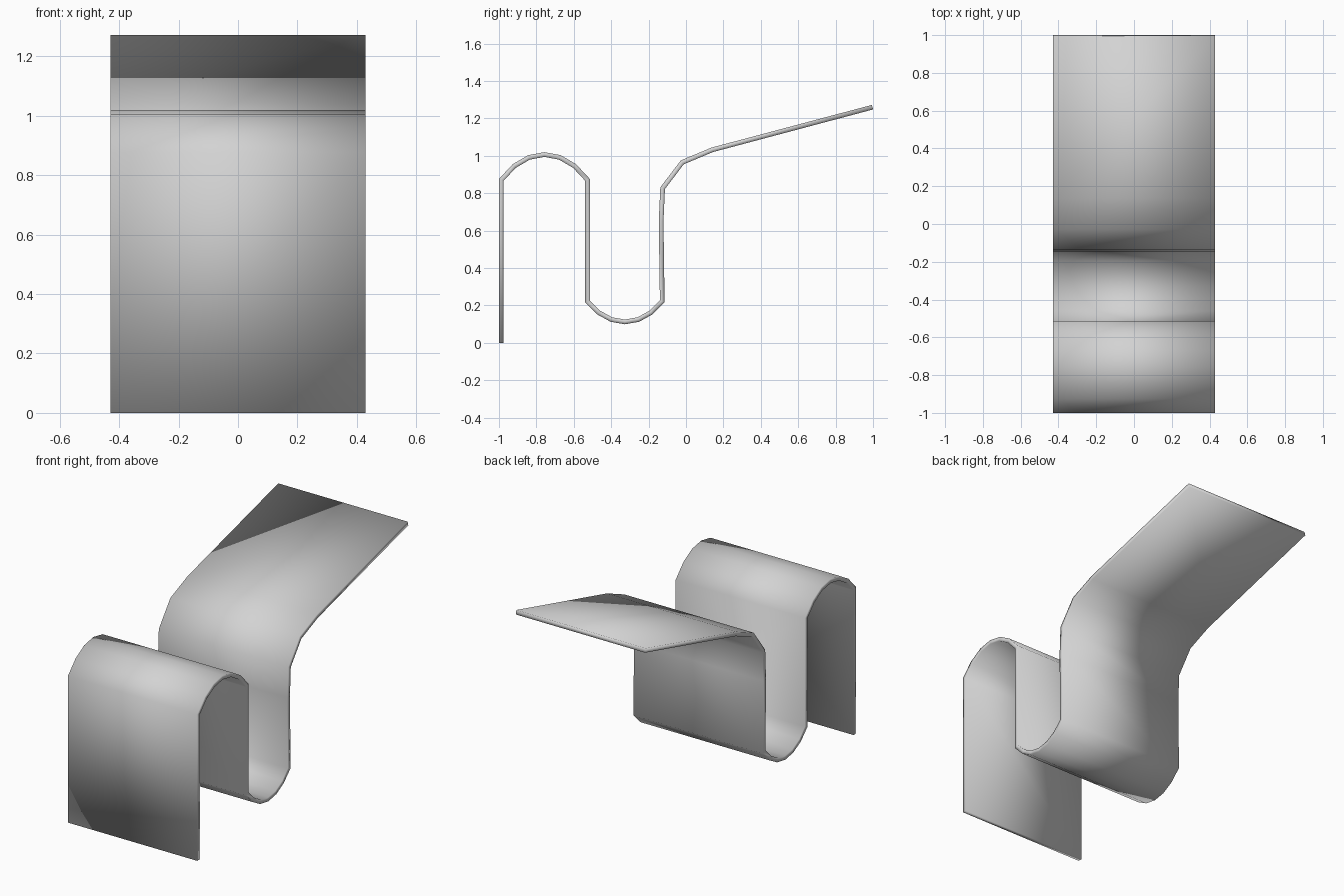
import bpy
import bmesh
from math import cos, sin, radians

cube = bpy.data.objects.get("Cube")
if cube:
    bpy.data.objects.remove(cube, do_unlink=True)

HALF_WIDTH = 0.429
THICKNESS = 0.025


def arch(cy, cz, half, rise, sign):
    """Seven points of a shallow round arch; sign -1 turns it upside down."""
    chord = radians(49)
    radius = half / cos(chord)
    base = sin(chord)
    points = []
    for i in range(7):
        a = radians(180) - chord - i * (radians(180) - 2 * chord) / 6
        t = (sin(a) - base) / (1 - base)
        points.append((cy + radius * cos(a), cz + sign * rise * t))
    return points


# Side profile (y, z): front leg, hump, trough, rear wall, sloping rest
profile = [(-0.987, 0.0)]
profile += arch(-0.757, 0.872, 0.23, 0.135, 1)
profile += arch(-0.327, 0.222, 0.20, 0.11, -1)
profile += [(-0.133, 0.65), (-0.125, 0.827), (-0.02, 0.965),
            (0.14, 1.032), (0.997, 1.26)]

# Sheet swept across the width
bm = bmesh.new()
rows = [[bm.verts.new((x, y, z)) for x in (-HALF_WIDTH, HALF_WIDTH)]
        for y, z in profile]
for a, b in zip(rows, rows[1:]):
    bm.faces.new((a[0], a[1], b[1], b[0])).smooth = True
mesh = bpy.data.meshes.new("bent_strip")
bm.to_mesh(mesh)
bm.free()

strip = bpy.data.objects.new("bent_strip", mesh)
bpy.context.collection.objects.link(strip)

# Even sheet thickness around the profile
solid = strip.modifiers.new("thickness", 'SOLIDIFY')
solid.thickness = THICKNESS
solid.offset = 0
solid.use_even_offset = True

# Plain grey finish
color = (0.65, 0.65, 0.65, 1)
mat = bpy.data.materials.new("light_grey")
mat.use_nodes = True
mat.diffuse_color = color
mat.node_tree.nodes["Principled BSDF"].inputs["Base Color"].default_value = color
mesh.materials.append(mat)
